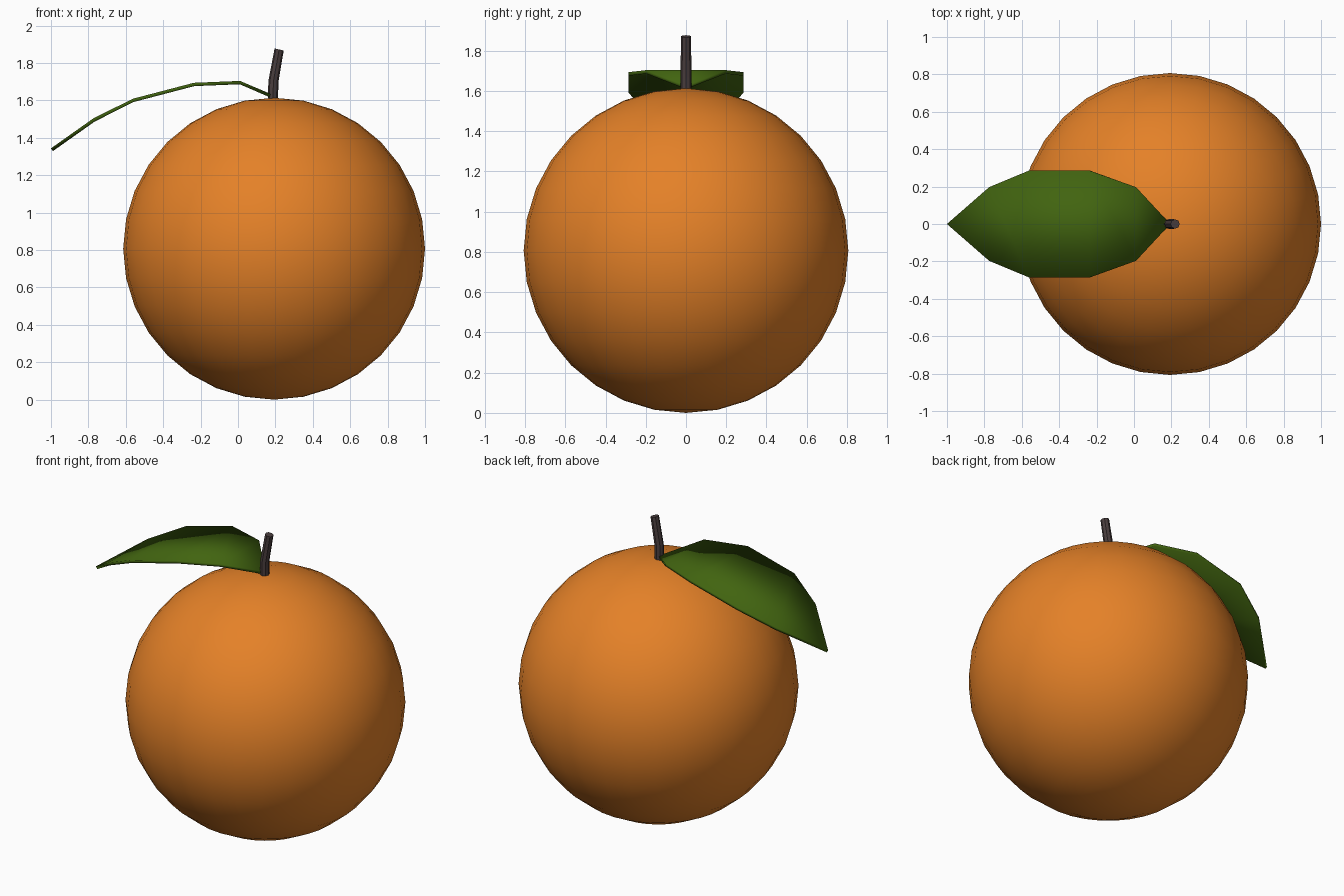
import bpy, bmesh, math
from mathutils import Vector, Matrix

if "Cube" in bpy.data.objects:
    bpy.data.objects.remove(bpy.data.objects["Cube"])


def material(name, rgb):
    m = bpy.data.materials.new(name)
    m.diffuse_color = (*rgb, 1.0)
    m.use_nodes = True
    m.node_tree.nodes["Principled BSDF"].inputs["Base Color"].default_value = m.diffuse_color
    return m


def make_object(name, bm, mat):
    bmesh.ops.recalc_face_normals(bm, faces=bm.faces)
    me = bpy.data.meshes.new(name)
    bm.to_mesh(me)
    bm.free()
    me.materials.append(mat)
    ob = bpy.data.objects.new(name, me)
    bpy.context.collection.objects.link(ob)
    bpy.ops.object.select_all(action='DESELECT')
    ob.select_set(True)
    bpy.context.view_layer.objects.active = ob
    return ob


orange = material("orange peel", (0.78, 0.22, 0.021))
green = material("leaf green", (0.053, 0.127, 0.005))
brown = material("stem brown", (0.068, 0.048, 0.048))

# Fruit: round body
R, CX = 0.807, 0.193
bm = bmesh.new()
bmesh.ops.create_uvsphere(bm, u_segments=32, v_segments=16, radius=R,
                          matrix=Matrix.Translation((CX, 0, R)))
fruit = make_object("fruit", bm, orange)
bpy.ops.object.shade_smooth()

# Stem: short bent twig, (x, z, radius, tilt)
bm = bmesh.new()
N = 8
rings = []
for x, z, r, tilt in [(0.187, 1.58, 0.027, 0), (0.189, 1.70, 0.027, 0.1),
                      (0.220, 1.872, 0.025, 0.22)]:
    rot = Matrix.Rotation(tilt, 3, 'Y')
    rings.append([bm.verts.new(Vector((x, 0, z)) + rot @ Vector(
        (r * math.cos(a), r * math.sin(a), 0)))
        for a in (math.tau * i / N for i in range(N))])
for lo, hi in zip(rings, rings[1:]):
    for i in range(N):
        j = (i + 1) % N
        bm.faces.new((lo[i], lo[j], hi[j], hi[i]))
bm.faces.new(rings[0])
bm.faces.new(rings[-1])
stem = make_object("stem", bm, brown)
bpy.ops.object.shade_smooth_by_angle(angle=math.radians(40))

# Leaf: arched blade, (x, half width, z) from stem to tip
bm = bmesh.new()
base = bm.verts.new((0.19, 0, 1.618))
tip = bm.verts.new((-0.995, 0, 1.336))
rows = [[bm.verts.new((x, s * w, z)) for s in (-1, 1)]
        for x, w, z in [(0.01, 0.197, 1.695), (-0.235, 0.285, 1.685),
                        (-0.56, 0.285, 1.60), (-0.77, 0.197, 1.495)]]
bm.faces.new((base, rows[0][1], rows[0][0]))
for a, b in zip(rows, rows[1:]):
    bm.faces.new((a[0], a[1], b[1], b[0]))
bm.faces.new((rows[-1][0], rows[-1][1], tip))
leaf = make_object("leaf", bm, green)
mod = leaf.modifiers.new("thickness", 'SOLIDIFY')
mod.thickness = 0.018
mod.offset = 0
bpy.ops.object.modifier_apply(modifier=mod.name)
bpy.ops.object.shade_smooth()
